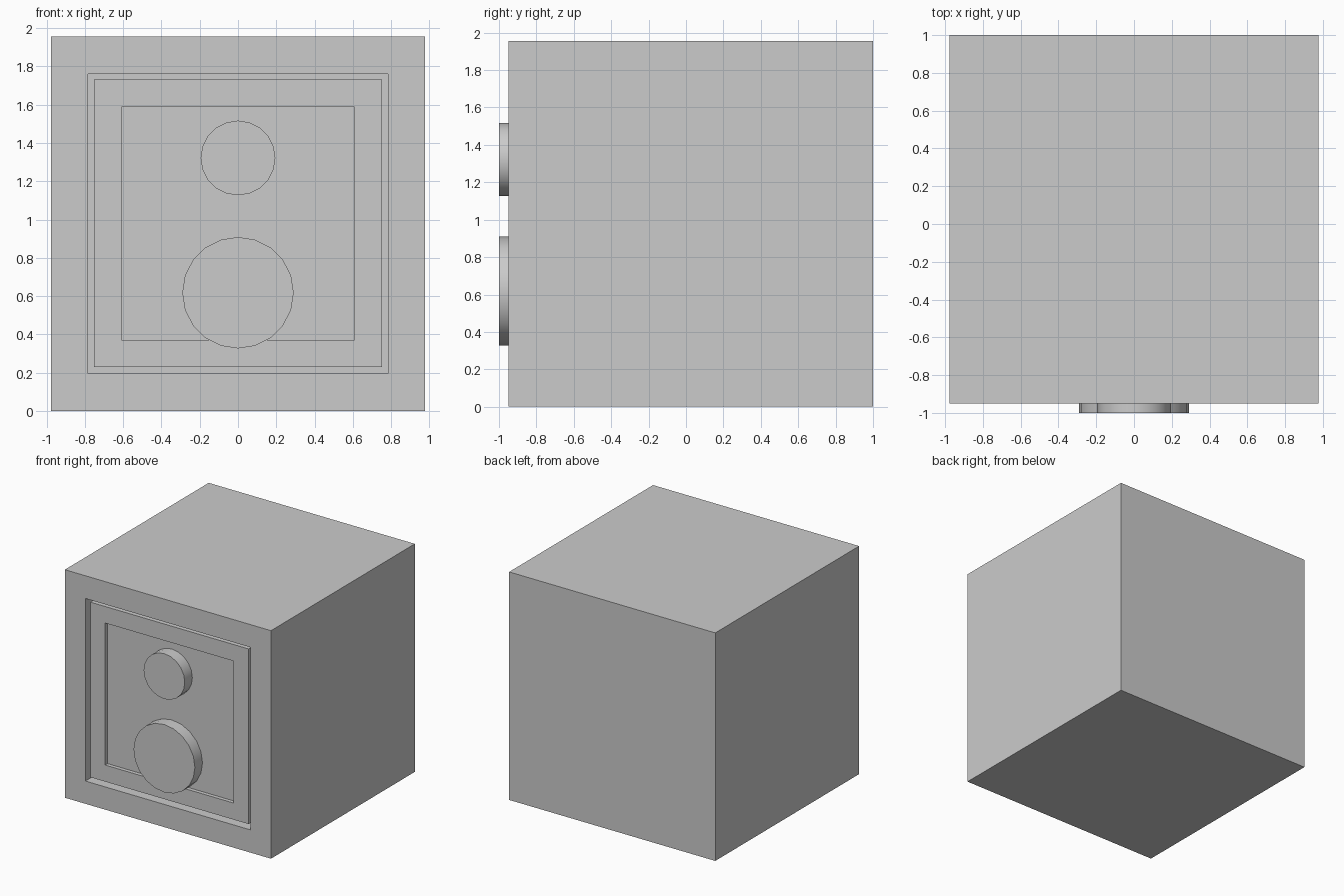
import bpy, bmesh, math
from mathutils import Matrix, Vector

if "Cube" in bpy.data.objects:
    bpy.data.objects.remove(bpy.data.objects["Cube"])


def recessed_box(name, x, y0, y1, z0, z1, margin, depth):
    """Box whose front (-y) face has a square pocket."""
    bm = bmesh.new()
    bmesh.ops.create_cube(bm, size=1)
    bm.transform(Matrix.Translation((0, (y0 + y1) / 2, (z0 + z1) / 2))
                 @ Matrix.Diagonal((2 * x, y1 - y0, z1 - z0, 1)))
    bm.normal_update()
    front = min(bm.faces, key=lambda f: f.calc_center_median().y)
    bmesh.ops.inset_region(bm, faces=[front], thickness=margin, use_even_offset=True)
    pocket = bmesh.ops.extrude_discrete_faces(bm, faces=[front])["faces"][0]
    bmesh.ops.translate(bm, verts=pocket.verts, vec=Vector((0, depth, 0)))
    bmesh.ops.recalc_face_normals(bm, faces=bm.faces)
    mesh = bpy.data.meshes.new(name)
    bm.to_mesh(mesh)
    bm.free()
    obj = bpy.data.objects.new(name, mesh)
    bpy.context.collection.objects.link(obj)
    return obj


def disc(name, radius, z, y0=-1.0, y1=-0.89):
    """Round dial facing the front."""
    bpy.ops.mesh.primitive_cylinder_add(vertices=20, radius=radius, depth=y1 - y0,
                                        location=(0, (y0 + y1) / 2, z),
                                        rotation=(math.pi / 2, 0, 0))
    obj = bpy.context.object
    obj.name = name
    bpy.ops.object.shade_smooth_by_angle(angle=math.radians(30))


# Cabinet with the door opening
recessed_box("cabinet", 0.978, -0.95, 1.0, 0.0, 1.956, 0.195, 0.15)

# Door, set slightly back in the opening, with a sunken panel
recessed_box("door", 0.751, -0.93, -0.79, 0.229, 1.731, 0.142, 0.033)

# Combination dial and handle disc
disc("dial", 0.195, 1.322)
disc("handle_disc", 0.291, 0.618)
